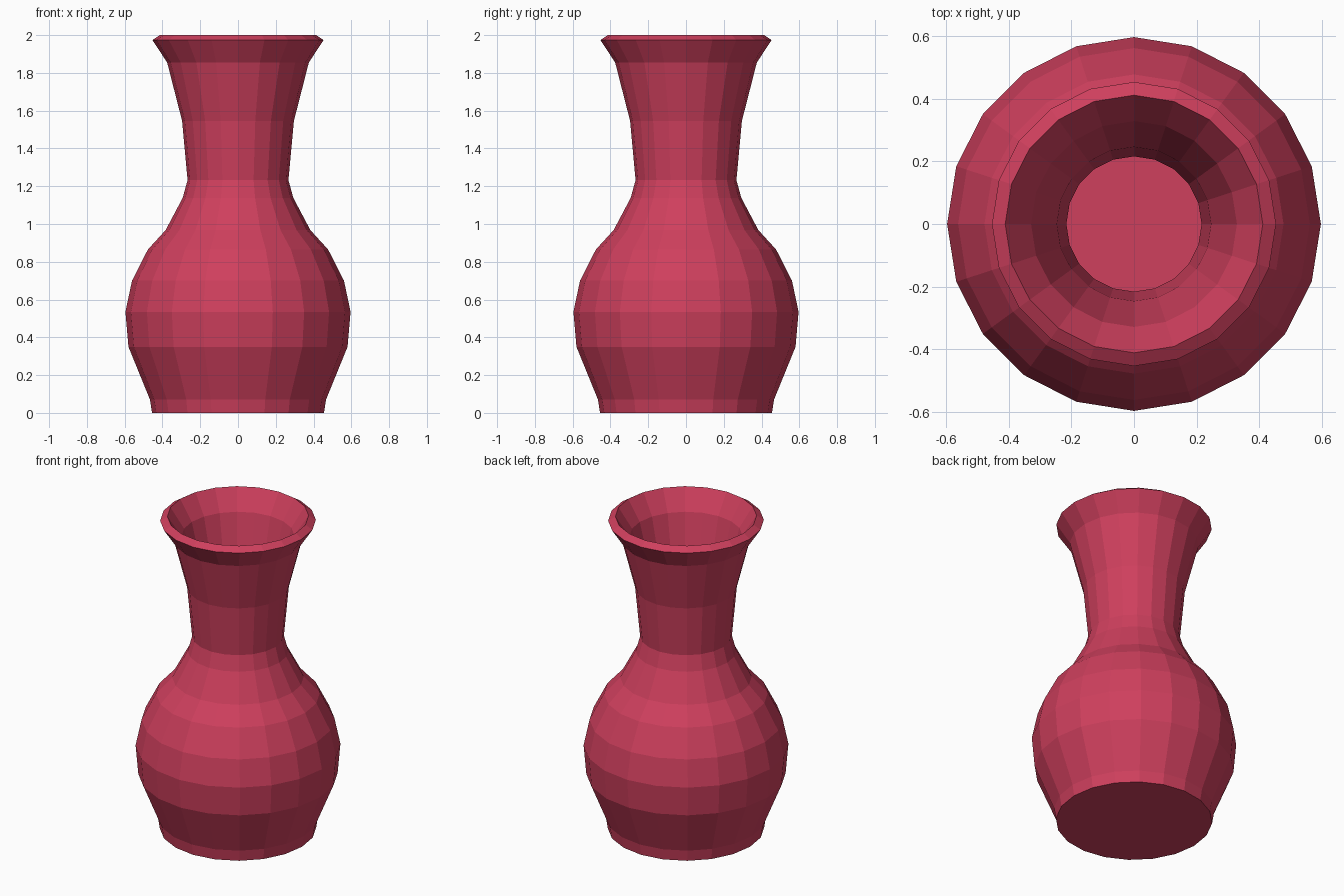
import bpy, bmesh
from math import cos, sin, tau

if "Cube" in bpy.data.objects:
    bpy.data.objects.remove(bpy.data.objects["Cube"])

SIDES = 20
# Outer profile: (radius, height) from foot to lip
PROFILE = [(0.455, 0.0), (0.466, 0.07), (0.58, 0.35), (0.596, 0.535),
           (0.561, 0.70), (0.477, 0.865), (0.383, 0.968), (0.293, 1.138),
           (0.267, 1.232), (0.296, 1.546), (0.375, 1.855), (0.453, 1.974)]

# Lathe the outer shell with a closed foot
bm = bmesh.new()
rings = [[bm.verts.new((r * cos(tau * i / SIDES), r * sin(tau * i / SIDES), z))
          for i in range(SIDES)] for r, z in PROFILE]
for low, high in zip(rings, rings[1:]):
    for i in range(SIDES):
        j = (i + 1) % SIDES
        bm.faces.new((low[i], low[j], high[j], high[i]))
bm.faces.new(rings[0][::-1])

mesh = bpy.data.meshes.new("vase")
bm.to_mesh(mesh)
bm.free()
vase = bpy.data.objects.new("vase", mesh)
bpy.context.collection.objects.link(vase)

# Wall thickness, grown inwards
wall = vase.modifiers.new("wall", 'SOLIDIFY')
wall.thickness = 0.05
wall.offset = -1
wall.use_even_offset = True

# Crimson glaze
glaze = bpy.data.materials.new("crimson_glaze")
glaze.diffuse_color = (0.62, 0.05, 0.11, 1)
glaze.use_nodes = True
glaze.node_tree.nodes["Principled BSDF"].inputs["Base Color"].default_value = glaze.diffuse_color
mesh.materials.append(glaze)
